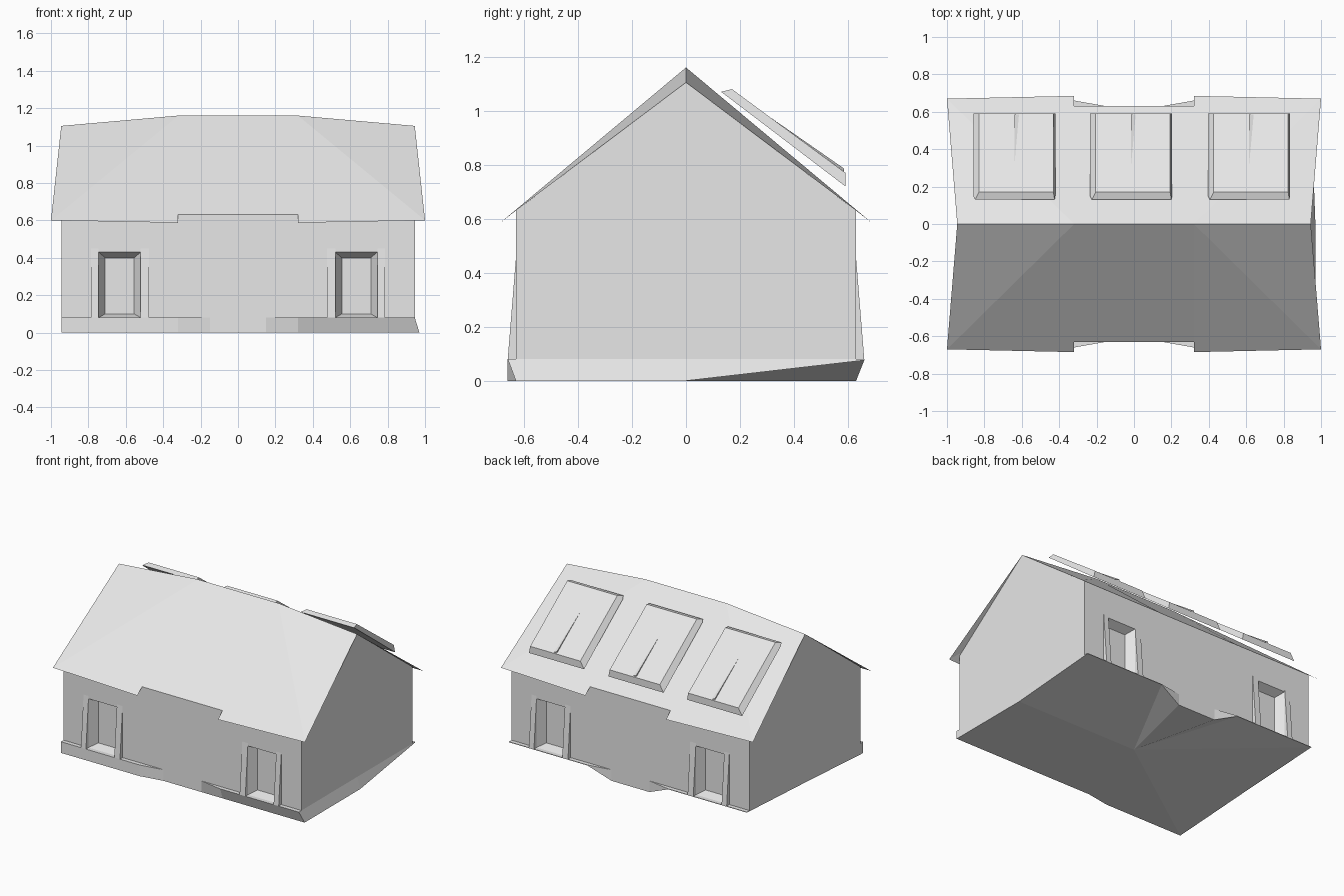
import bpy, bmesh
from mathutils import Vector

cube = bpy.data.objects.get("Cube")
if cube:
    bpy.data.objects.remove(cube, do_unlink=True)

GREY = (0.8, 0.8, 0.8, 1)
mat = bpy.data.materials.new("light_grey")
mat.use_nodes = True
mat.diffuse_color = GREY
mat.node_tree.nodes["Principled BSDF"].inputs["Base Color"].default_value = GREY

W, D = 0.945, 0.63          # half width and half depth of the walls
EAVE, RIDGE, TOP = 0.63, 1.105, 1.16
SILL, LINTEL = 0.08, 0.43


def build(name, polys, face_up=False):
    """Make a flat-shaded object from a list of polygons."""
    bm = bmesh.new()
    for poly in polys:
        bm.faces.new([bm.verts.new(p) for p in poly])
    bmesh.ops.remove_doubles(bm, verts=bm.verts, dist=0.0005)
    bmesh.ops.recalc_face_normals(bm, faces=bm.faces)
    if face_up:
        bm.normal_update()
        for f in bm.faces:
            if f.normal.z < 0:
                f.normal_flip()
    mesh = bpy.data.meshes.new(name)
    bm.to_mesh(mesh)
    bm.free()
    mesh.materials.append(mat)
    ob = bpy.data.objects.new(name, mesh)
    bpy.context.collection.objects.link(ob)
    return ob


def loft(a, b):
    """Side quads between two matching rings."""
    n = len(a)
    return [[a[i], a[(i + 1) % n], b[(i + 1) % n], b[i]] for i in range(n)]


def rect(x0, x1, z0, z1, y):
    return [(x0, y, z0), (x1, y, z0), (x1, y, z1), (x0, y, z1)]


# Walls: two gables, and long sides with bevelled door recesses
walls = []
for s in (-1, 1):
    walls.append([(s * W, -D, SILL), (s * W, D, SILL), (s * W, D, EAVE),
                  (s * W, 0, RIDGE), (s * W, -D, EAVE)])
    xs = [-W, -0.745, -0.52, 0.52, 0.745, W]
    zs = [SILL, LINTEL, EAVE]
    for i in range(5):
        for j in range(2):
            x0, x1, z0, z1 = xs[i], xs[i + 1], zs[j], zs[j + 1]
            outer = rect(x0, x1, z0, z1, s * D)
            if j == 0 and i in (1, 3):
                inner = rect(x0 + 0.035, x1 - 0.035, z0 + 0.02, z1 - 0.03,
                             s * (D - 0.06))
                walls += loft(outer, inner) + [inner]
            else:
                walls.append(outer)
build("walls", walls)

# Tapering buttresses either side of every door
for s, side in ((-1, "front"), (1, "back")):
    for k, (x0, x1) in enumerate(((-0.785, -0.745), (-0.52, -0.475),
                                  (0.475, 0.52), (0.745, 0.785))):
        ends = [[(x, s * (D - 0.005), SILL), (x, s * 0.66, SILL),
                 (x, s * D, LINTEL + 0.02), (x, s * (D - 0.005), LINTEL + 0.02)]
                for x in (x0, x1)]
        build(f"{side}_buttress_{k + 1}", loft(*ends) + ends)

# Uneven plinth: level rim, with an underside that rises to the back corners
P, M, N = 0.66, 0.32, 0.15
rim = [(-W, -P), (-M, -P), (-N, -D), (N, -D), (M, -P), (W, -P), (W, 0),
       (W, P), (M, P), (N, D), (-N, D), (-M, P), (-W, P), (-W, 0)]
rim = [(x, y, SILL) for x, y in rim]
base = [(x, y, 0) for x, y, z in rim]
base[4] = (M, -D, 0)
base[5] = (0.97, -D, 0)
base[6] = (0.97, 0, 0)
for i in (7, 8, 11, 12):
    base[i] = (rim[i][0], rim[i][1], SILL - 0.004)
base[13] = (-W, 0, SILL / 2)
fan = [[base[i], base[(i + 1) % len(base)], (0, 0, 0)] for i in range(len(base))]
build("plinth", loft(rim, base) + [rim] + fan)

# Thin roof: dropped ridge ends, eaves notched in the middle
roof = []
for s in (-1, 1):
    roof.append([(-M, 0, TOP), (M, 0, TOP), (M, s * D, EAVE), (-M, s * D, EAVE)])
    for e in (-1, 1):
        top, corner = (e * M, 0, TOP), (e, s * 0.67, 0.6)
        roof.append([top, (e * W, 0, RIDGE), corner])
        roof.append([top, corner, (e * M, s * 0.685, 0.587), (e * M, s * D, EAVE)])
build("roof", roof, face_up=True)

# Raised roof panels on the back slope, each with a thin central fin
section = [(0.13, 1.07), (0.17, 1.08), (0.59, 0.77), (0.59, 0.72), (0.15, 1.055)]
inset = [0.01, 0.03, 0.03, 0, 0]
for k, cx in enumerate((-0.64, -0.016, 0.615)):
    left = [(cx - 0.219 + d, y, z) for d, (y, z) in zip(inset, section)]
    right = [(cx + 0.219 - d / 3, y, z) for d, (y, z) in zip(inset, section)]
    build(f"roof_panel_{k + 1}", loft(left, right) + [left, right])
    a, b = Vector((cx, 0.31, 0.977)), Vector((cx, 0.585, 0.774))
    up, out = Vector((0, 0, 0.012)), Vector((0.025, 0, 0))
    build(f"panel_fin_{k + 1}", [[a, b, b + up], [a, b + out, b + up],
                                 [b, b + out, b + up], [a, b, b + out]])
